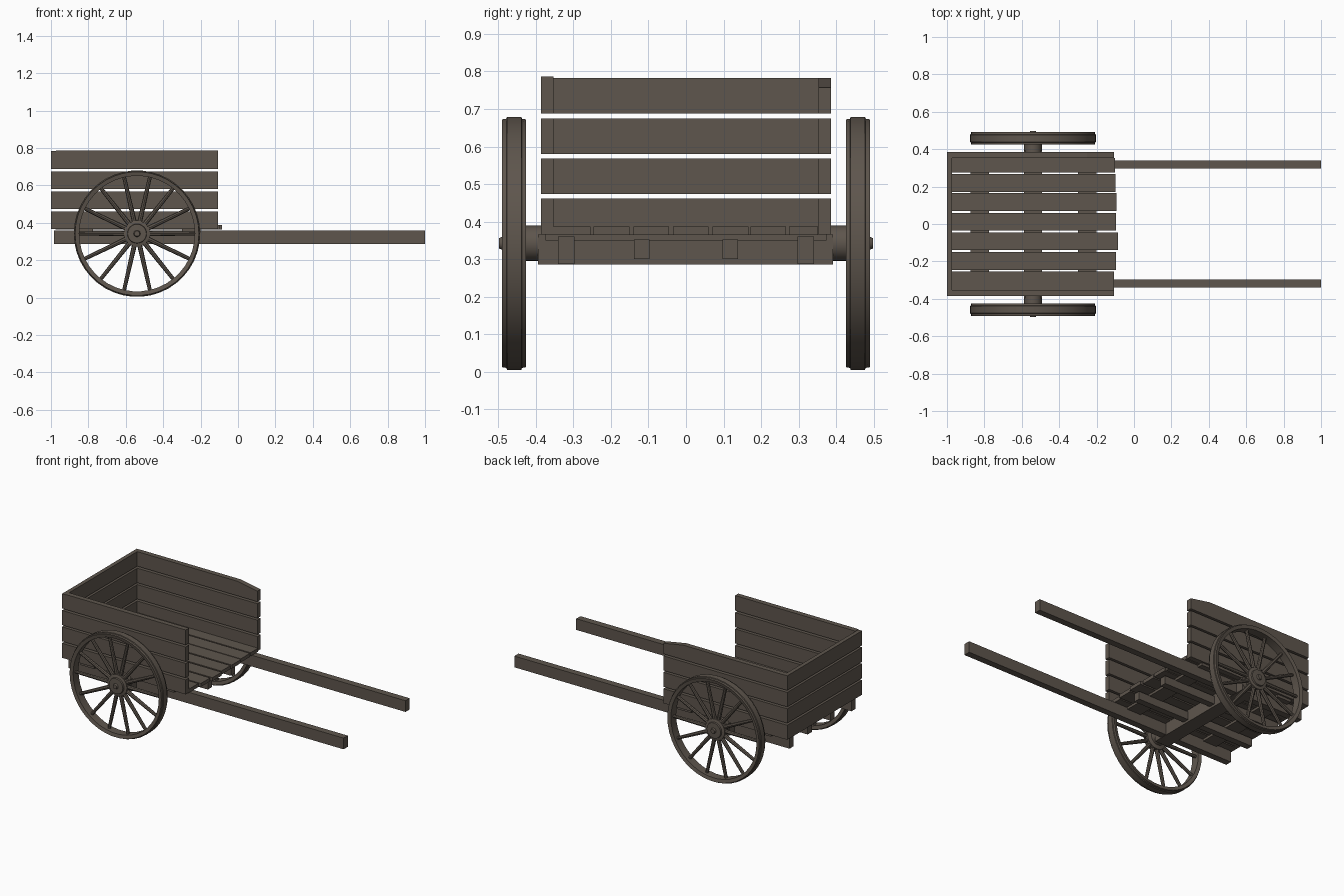
import bpy, bmesh, math
from mathutils import Matrix

if "Cube" in bpy.data.objects:
    bpy.data.objects.remove(bpy.data.objects["Cube"])

wood = bpy.data.materials.new("weathered_wood")
wood.diffuse_color = (0.112, 0.092, 0.074, 1)
wood.use_nodes = True
wood.node_tree.nodes["Principled BSDF"].inputs["Base Color"].default_value = wood.diffuse_color
WX, WZ = -0.54, 0.342   # wheel centre


def finish(name, bm, smooth=False):
    bmesh.ops.recalc_face_normals(bm, faces=bm.faces)
    me = bpy.data.meshes.new(name)
    bm.to_mesh(me)
    bm.free()
    me.materials.append(wood)
    ob = bpy.data.objects.new(name, me)
    bpy.context.collection.objects.link(ob)
    if smooth:
        bpy.ops.object.select_all(action='DESELECT')
        ob.select_set(True)
        bpy.context.view_layer.objects.active = ob
        bpy.ops.object.shade_smooth_by_angle(angle=math.radians(35))
    return ob


def box(name, x0, x1, y0, y1, z0, z1):
    bm = bmesh.new()
    bmesh.ops.create_cube(bm, size=1)
    for v in bm.verts:
        v.co = ((x0 + x1) / 2 + v.co.x * (x1 - x0),
                (y0 + y1) / 2 + v.co.y * (y1 - y0),
                (z0 + z1) / 2 + v.co.z * (z1 - z0))
    return finish(name, bm)


def lathe(bm, profile, n, closed):
    # spin (radius, y) points around the wheel axis
    rings = []
    for i in range(n):
        a = 2 * math.pi * i / n
        rings.append([bm.verts.new((WX + r * math.cos(a), y, WZ + r * math.sin(a))) for r, y in profile])
    m = len(profile)
    for i in range(n):
        p, q = rings[i], rings[(i + 1) % n]
        for j in range(m if closed else m - 1):
            k = (j + 1) % m
            bm.faces.new((p[j], p[k], q[k], q[j]))
    if not closed:
        bm.faces.new([r[0] for r in rings])
        bm.faces.new([r[-1] for r in rings])


# wheels: rim, hub and 14 tapered spokes
for side, s in (("left", -1), ("right", 1)):
    bm = bmesh.new()
    lathe(bm, [(0.309, s * 0.431), (0.331, s * 0.426), (0.333, s * 0.437), (0.338, s * 0.439),
               (0.338, s * 0.477), (0.333, s * 0.479), (0.331, s * 0.491), (0.309, s * 0.486)], 42, True)
    finish(side + "_wheel_rim", bm, True)

    bm = bmesh.new()
    lathe(bm, [(0.047, s * 0.385), (0.047, s * 0.43), (0.07, s * 0.437), (0.07, s * 0.473),
               (0.052, s * 0.477), (0.05, s * 0.487), (0.018, s * 0.488), (0.014, s * 0.498)], 24, False)
    finish(side + "_wheel_hub", bm, True)

    bm = bmesh.new()
    for k in range(14):
        m = (Matrix.Translation((WX, s * 0.456, WZ)) @ Matrix.Rotation(2 * math.pi * k / 14, 4, 'Y')
             @ Matrix.Translation((0.189, 0, 0)) @ Matrix.Rotation(math.pi / 2, 4, 'Y'))
        bmesh.ops.create_cone(bm, cap_ends=True, segments=8, radius1=0.013, radius2=0.010,
                              depth=0.258, matrix=m)
    finish(side + "_wheel_spokes", bm, True)

    # long pull shafts and inner joists
    y = s * 0.319
    box(side + "_shaft", -0.985, 1.0, y - 0.0215, y + 0.0215, 0.287, 0.36)
    y = s * 0.118
    box(side + "_joist", -0.975, -0.12, y - 0.021, y + 0.021, 0.30, 0.352)

# axle beam and cross battens under the floor
box("axle_beam", -0.588, -0.492, -0.395, 0.392, 0.285, 0.366)
for name, x in (("rear", -0.825), ("front", -0.25)):
    box(name + "_batten", x - 0.05, x + 0.05, -0.375, 0.375, 0.349, 0.366)

# floor planks with uneven front ends
edges = [(-0.355, -0.255), (-0.246, -0.15), (-0.14, -0.045), (-0.034, 0.06),
         (0.07, 0.166), (0.172, 0.266), (0.275, 0.352)]
fronts = [-0.108, -0.096, -0.086, -0.096, -0.094, -0.1, -0.102]
for i, ((y0, y1), xf) in enumerate(zip(edges, fronts)):
    box("floor_plank_%d" % (i + 1), -0.976, xf, y0, y1, 0.364, 0.387)

# side and back boards, four rows
rows = [(0.366, 0.461), (0.474, 0.568), (0.58, 0.675), (0.688, 0.783)]
for i, (z0, z1) in enumerate(rows):
    box("back_board_%d" % (i + 1), -1.0, -0.974, -0.385, 0.385, z0, z1)
    box("left_board_%d" % (i + 1), -0.974, -0.107, -0.386, -0.353, z0, z1 + (0.003 if i == 3 else 0))
    if i < 3:
        box("right_board_%d" % (i + 1), -0.974, -0.107, 0.353, 0.386, z0, z1)

# top right board with its front corner cut down
bm = bmesh.new()
outline = [(-0.974, 0.688), (-0.107, 0.688), (-0.107, 0.757), (-0.25, 0.783), (-0.974, 0.783)]
f = bm.faces.new([bm.verts.new((x, 0.353, z)) for x, z in outline])
ext = bmesh.ops.extrude_face_region(bm, geom=[f])
for v in ext["geom"]:
    if isinstance(v, bmesh.types.BMVert):
        v.co.y = 0.386
# extrusion of a lone face keeps its original cap
finish("right_board_4", bm)
